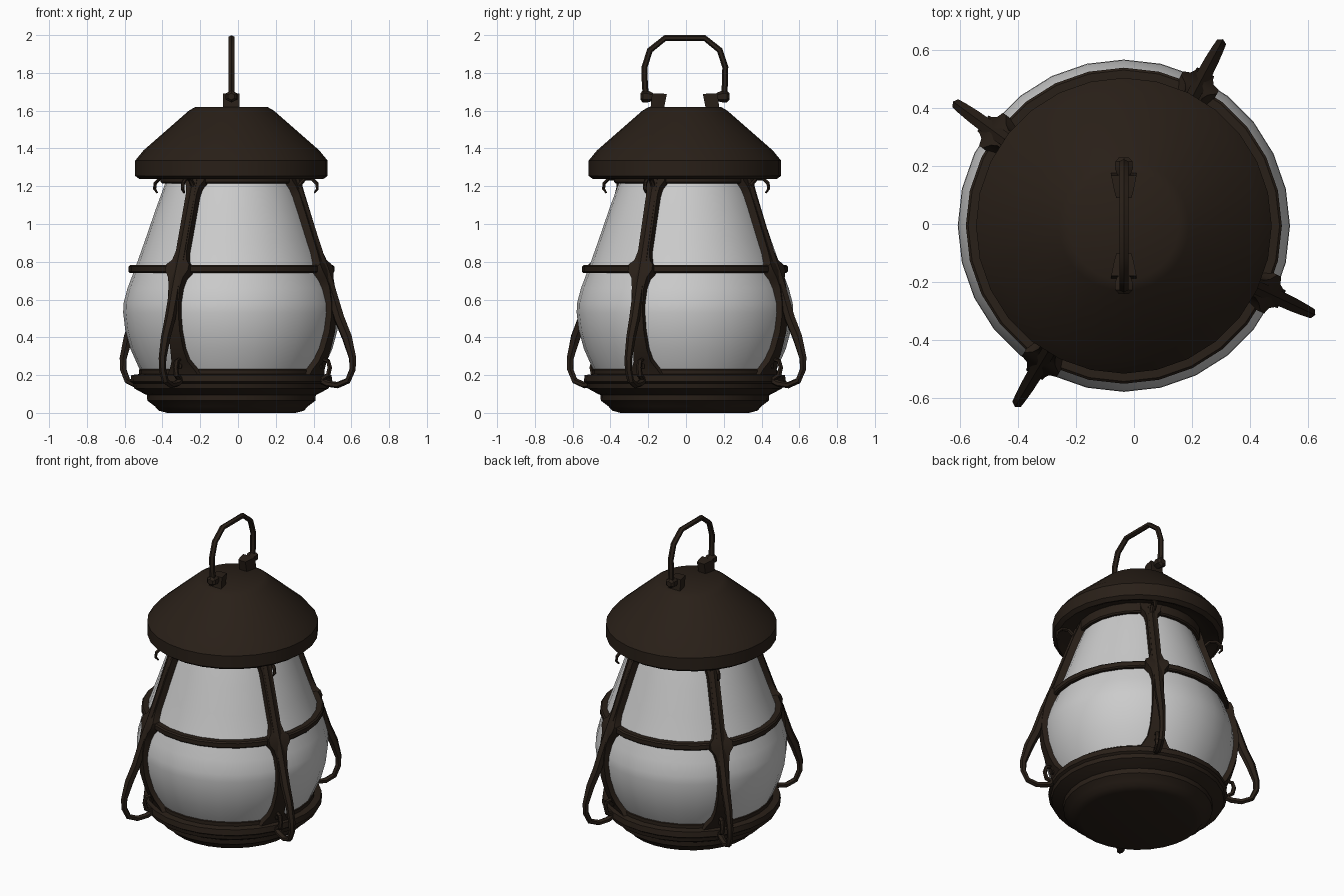
import bpy, bmesh
from math import sin, cos, pi, radians
from mathutils import Vector

CX, CY = -0.035, -0.006          # lantern axis
STRUTS = [62, 144, 239, 335]     # directions of the four legs, degrees

iron = bpy.data.materials.new("dark_iron")
iron.diffuse_color = (0.022, 0.014, 0.009, 1)


def finish(name, bm, mat=iron, smooth=35):
    bmesh.ops.remove_doubles(bm, verts=bm.verts, dist=1e-5)
    bmesh.ops.recalc_face_normals(bm, faces=bm.faces)
    me = bpy.data.meshes.new(name)
    bm.to_mesh(me)
    bm.free()
    ob = bpy.data.objects.new(name, me)
    bpy.context.collection.objects.link(ob)
    ob.location = (CX, CY, 0)
    if mat:
        me.materials.append(mat)
    bpy.ops.object.select_all(action='DESELECT')
    ob.select_set(True)
    bpy.context.view_layer.objects.active = ob
    bpy.ops.object.shade_smooth_by_angle(angle=radians(smooth))
    return ob


def lathe(name, profile, mat=iron, sides=28, closed=False, smooth=35):
    bm = bmesh.new()
    vs = [bm.verts.new((r, 0, z)) for r, z in profile]
    es = [bm.edges.new(p) for p in zip(vs, vs[1:])]
    if closed:
        es.append(bm.edges.new((vs[-1], vs[0])))
    bmesh.ops.spin(bm, geom=vs + es, axis=(0, 0, 1), cent=(0, 0, 0),
                   angle=2 * pi, steps=sides, use_duplicate=False)
    return finish(name, bm, mat, smooth)


BOX = [(-1, -1), (1, -1), (1, 1), (-1, 1)]
OVAL = [(cos(i * pi / 3), sin(i * pi / 3)) for i in range(6)]


def sweep(name, angle, path, section):
    """Sweep a section along (r, z, half depth, half width) points in a vertical plane."""
    a = radians(angle)
    out, side = Vector((cos(a), sin(a), 0)), Vector((-sin(a), cos(a), 0))
    up = Vector((0, 0, 1))
    pts = [out * p[0] + up * p[1] for p in path]
    bm = bmesh.new()
    rings = []
    for i, p in enumerate(path):
        t = (pts[min(i + 1, len(pts) - 1)] - pts[max(i - 1, 0)]).normalized()
        n = t.cross(side)
        rings.append([bm.verts.new(pts[i] + n * (u * p[2]) + side * (v * p[3])) for u, v in section])
    k = len(section)
    for r0, r1 in zip(rings, rings[1:]):
        for j in range(k):
            bm.faces.new((r0[j], r0[(j + 1) % k], r1[(j + 1) % k], r1[j]))
    bm.faces.new(rings[0])
    bm.faces.new(rings[-1])
    return finish(name, bm)


# Frosted glass body
lathe("glass", [(0, 1.28), (.325, 1.28), (.345, 1.23), (.40, 1.08), (.455, .92), (.508, .77),
                (.55, .66), (.571, .58), (.573, .53), (.562, .44), (.535, .34),
                (.495, .25), (.465, .19), (0, .19)], mat=None, smooth=40)

# Stepped base
lathe("base", [(0, .225), (.455, .225), (.485, .225), (.49, .205), (.53, .20), (.535, .165),
               (.52, .155), (.515, .13), (.46, .10), (.447, .095), (.445, .065),
               (.405, .035), (.385, .012), (.34, 0), (0, 0)])

# Conical roof with rim
lathe("roof", [(0, 1.62), (.19, 1.62), (.225, 1.60), (.465, 1.39), (.51, 1.335), (.51, 1.255),
               (.485, 1.237), (.455, 1.25), (.40, 1.28), (0, 1.28)])

# Horizontal bands of the cage
for name, r0, r1, z0, z1 in [("upper_band", .335, .375, 1.215, 1.285),
                             ("middle_band", .503, .545, .74, .782),
                             ("lower_band", .455, .49, .195, .235)]:
    b = .008
    lathe(name, [(r0, z0), (r1 - b, z0), (r1, z0 + b), (r1, z1 - b), (r1 - b, z1), (r0, z1)],
          closed=True)

# Cage bars flare at the bands; outer legs end in scrolls
bar = [(.345, 1.27, .025, .065), (.362, 1.22, .025, .06), (.374, 1.19, .025, .04), (.39, 1.15, .025, .033),
       (.495, .85, .022, .033), (.513, .80, .024, .045), (.527, .775, .028, .07),
       (.54, .745, .028, .07), (.552, .71, .024, .045), (.568, .66, .022, .035),
       (.580, .58, .02, .033), (.581, .52, .02, .033), (.569, .43, .02, .035),
       (.542, .34, .02, .04), (.515, .28, .02, .05), (.49, .24, .022, .075), (.475, .20, .024, .10)]
leg = [(.37, 1.25, .02, .02), (.43, 1.08, .022, .025), (.52, .82, .025, .028),
       (.575, .67, .028, .03), (.63, .50, .03, .028), (.675, .40, .029, .024),
       (.708, .29, .021, .02), (.708, .23, .018, .019), (.68, .17, .017, .019),
       (.62, .147, .017, .019), (.56, .155, .017, .02), (.52, .175, .018, .02)]
low_scroll = [(.53, .18, .014, .016), (.565, .20, .014, .016), (.575, .24, .013, .015),
              (.565, .275, .012, .014), (.535, .283, .011, .013), (.522, .26, .008, .01),
              (.527, .235, .006, .008)]
top_scroll = [(.39, 1.16, .012, .013), (.40, 1.21, .012, .013), (.43, 1.24, .011, .013),
              (.47, 1.24, .01, .012), (.499, 1.215, .01, .011), (.502, 1.185, .008, .01),
              (.485, 1.165, .005, .006)]
for i, a in enumerate(STRUTS, 1):
    sweep(f"cage_bar_{i}", a, bar, BOX)
    sweep(f"outer_leg_{i}", a, leg, OVAL)
    sweep(f"lower_scroll_{i}", a, low_scroll, OVAL)
    sweep(f"upper_scroll_{i}", a, top_scroll, OVAL)

# Carrying handle, its lugs and pivots
half = [(.205, 1.66), (.212, 1.74), (.214, 1.83), (.185, 1.92), (.105, 1.984)]
arch = half + [(-y, z) for y, z in reversed(half)]
sweep("handle", 90, [(y, z, .016, .018) for y, z in arch], OVAL)
for name, s in [("back", 1), ("front", -1)]:
    sweep(f"handle_lug_{name}", 90, [(s * .105, 1.64, .048, .026), (s * .13, 1.645, .047, .034),
                                     (s * .178, 1.65, .042, .044)], BOX)
    sweep(f"handle_pivot_{name}", 90, [(s * .17, 1.672, .022, .024), (s * .20, 1.675, .032, .036),
                                       (s * .222, 1.675, .032, .034), (s * .235, 1.675, .018, .02)], OVAL)
